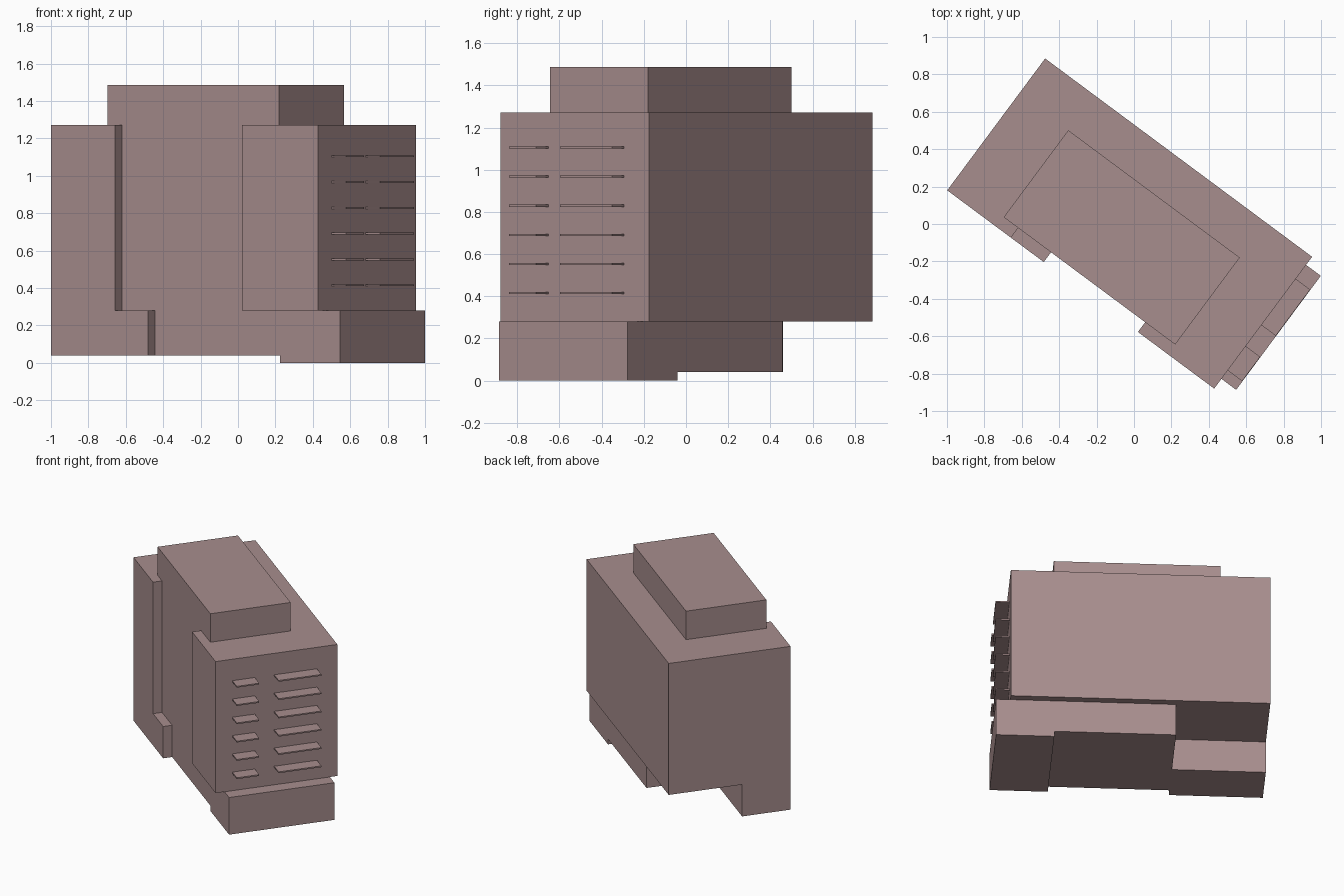
import bpy, bmesh, math
from mathutils import Matrix

if "Cube" in bpy.data.objects:
    bpy.data.objects.remove(bpy.data.objects["Cube"])

# The whole building is laid out square-on, then turned about z
TURN = Matrix.Rotation(math.radians(-36.6), 4, 'Z')

mat = bpy.data.materials.new("dusty_rose")
mat.diffuse_color = (0.39, 0.27, 0.27, 1)
mat.use_nodes = True
mat.node_tree.nodes["Principled BSDF"].inputs["Base Color"].default_value = mat.diffuse_color


def prism(name, outline, z0, z1):
    """Extrude a counter-clockwise plan outline from z0 to z1."""
    bm = bmesh.new()
    base = bm.faces.new([bm.verts.new((x, y, z0)) for x, y in outline])
    top = bmesh.ops.extrude_face_region(bm, geom=[base])["geom"]
    verts = [g for g in top if isinstance(g, bmesh.types.BMVert)]
    bmesh.ops.translate(bm, verts=verts, vec=(0, 0, z1 - z0))
    bmesh.ops.recalc_face_normals(bm, faces=bm.faces)
    bm.transform(TURN)
    mesh = bpy.data.meshes.new(name)
    bm.to_mesh(mesh)
    bm.free()
    mesh.materials.append(mat)
    obj = bpy.data.objects.new(name, mesh)
    bpy.context.collection.objects.link(obj)
    return obj


def box(name, x0, x1, y0, y1, z0, z1):
    return prism(name, [(x0, y0), (x1, y0), (x1, y1), (x0, y1)], z0, z1)


LEFT, RIGHT, FRONT, BACK = -0.909, 0.869, -0.451, 0.427
RECESS = -0.386          # plane of the recessed front wall
FLOOR, ROOF = 0.28, 1.272

# Main block with the tall recess in its long front
prism("main_body", [
    (LEFT, FRONT), (-0.485, FRONT), (-0.485, RECESS), (0.361, RECESS),
    (0.361, FRONT), (RIGHT, FRONT), (RIGHT, BACK), (LEFT, BACK)], FLOOR, ROOF)

# Rooftop storey
box("roof_storey", -0.581, 0.561, RECESS, 0.193, ROOF, 1.487)

# Ground floor: corner block, set-back middle and projecting end
box("ground_floor_corner", LEFT, -0.266, FRONT, -0.102, 0.04, FLOOR)
box("ground_floor_middle", -0.266, 0.568, RECESS, 0.373, 0.04, FLOOR)
box("ground_floor_end", 0.568, 0.967, RECESS, 0.373, 0.0, FLOOR)

# Balcony slabs, two per storey on the end wall
for i in range(6):
    z = 0.415 + i * 0.138
    for side, y0, y1 in (("short", -0.33, -0.168), ("long", -0.028, 0.28)):
        box(f"balcony_{side}_{i + 1}", RIGHT - 0.01, 0.965, y0, y1,
            z - 0.005, z + 0.005)
